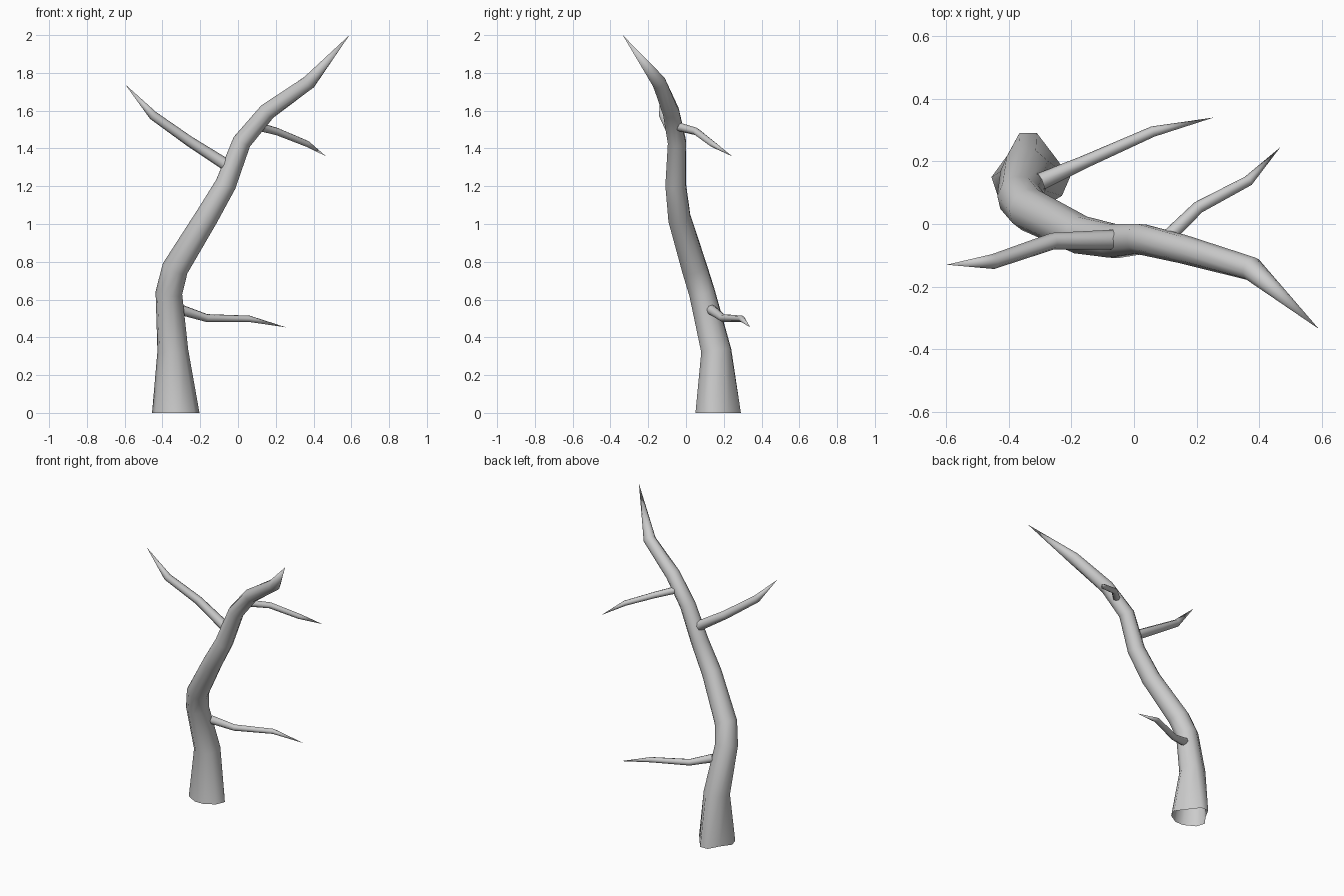
import bpy, bmesh
from math import sin, cos, radians
from mathutils import Vector

if "Cube" in bpy.data.objects:
    bpy.data.objects.remove(bpy.data.objects["Cube"])


def limb(name, path, sides, ref, base=None):
    """Tapering tube through (x, y, z, radius) points, ending in a sharp tip."""
    bm = bmesh.new()
    pts = [Vector(p[:3]) for p in path]
    ref = Vector(ref)
    rings = []
    for i in range(len(pts) - 1):
        a = (pts[i + 1] - pts[i]).normalized()
        b = (pts[i] - pts[i - 1]).normalized() if i else a
        t = (a + b).normalized()
        if base and i == 0:
            t = Vector((0, 0, 1))
        u = (ref - t * ref.dot(t)).normalized()
        v = t.cross(u)
        if base and i == 0:
            polar = base
        else:
            polar = [(360 * k / sides - 5, path[i][3]) for k in range(sides)]
        rings.append([bm.verts.new(pts[i] + r * (u * cos(radians(d)) + v * sin(radians(d))))
                      for d, r in polar])
    for lo, hi in zip(rings, rings[1:]):
        for k in range(sides):
            n = (k + 1) % sides
            bm.faces.new((lo[k], lo[n], hi[n], hi[k]))
    tip = bm.verts.new(pts[-1])
    for k in range(sides):
        bm.faces.new((rings[-1][k], rings[-1][(k + 1) % sides], tip))
    for f in bm.faces:
        f.smooth = True
    me = bpy.data.meshes.new(name)
    bm.to_mesh(me)
    bm.free()
    ob = bpy.data.objects.new(name, me)
    bpy.context.collection.objects.link(ob)
    return ob


# Trunk, with a lobed root flare open at the bottom
flare = [(-7, .127), (40, .092), (81, .127), (106, .13), (145, .092),
         (187, .126), (215, .129), (255, .119), (285, .119), (323, .125)]
limb("trunk", [
    (-.33, .165, 0, .125), (-.345, .16, .33, .082), (-.366, .085, .635, .071),
    (-.333, .045, .765, .07), (-.17, -.035, 1.03, .062), (-.065, -.055, 1.21, .056),
    (.02, -.048, 1.435, .05), (.155, -.08, 1.595, .046), (.375, -.143, 1.75, .039),
    (.59, -.335, 2.0, 0)], 10, (1, 0, 0), flare)

# Three bare branches
limb("left_branch", [(-.065, -.05, 1.315, .032), (-.26, -.055, 1.44, .027),
                     (-.45, -.12, 1.575, .024), (-.598, -.13, 1.74, 0)], 8, (0, 0, 1))
limb("right_branch", [(.11, -.04, 1.515, .023), (.205, .053, 1.49, .02),
                      (.365, .138, 1.425, .017), (.467, .245, 1.358, 0)], 8, (0, 0, 1))
limb("lower_branch", [(-.30, .135, .545, .028), (-.165, .195, .502, .021),
                      (.06, .295, .498, .017), (.255, .34, .453, 0)], 8, (0, 0, 1))
